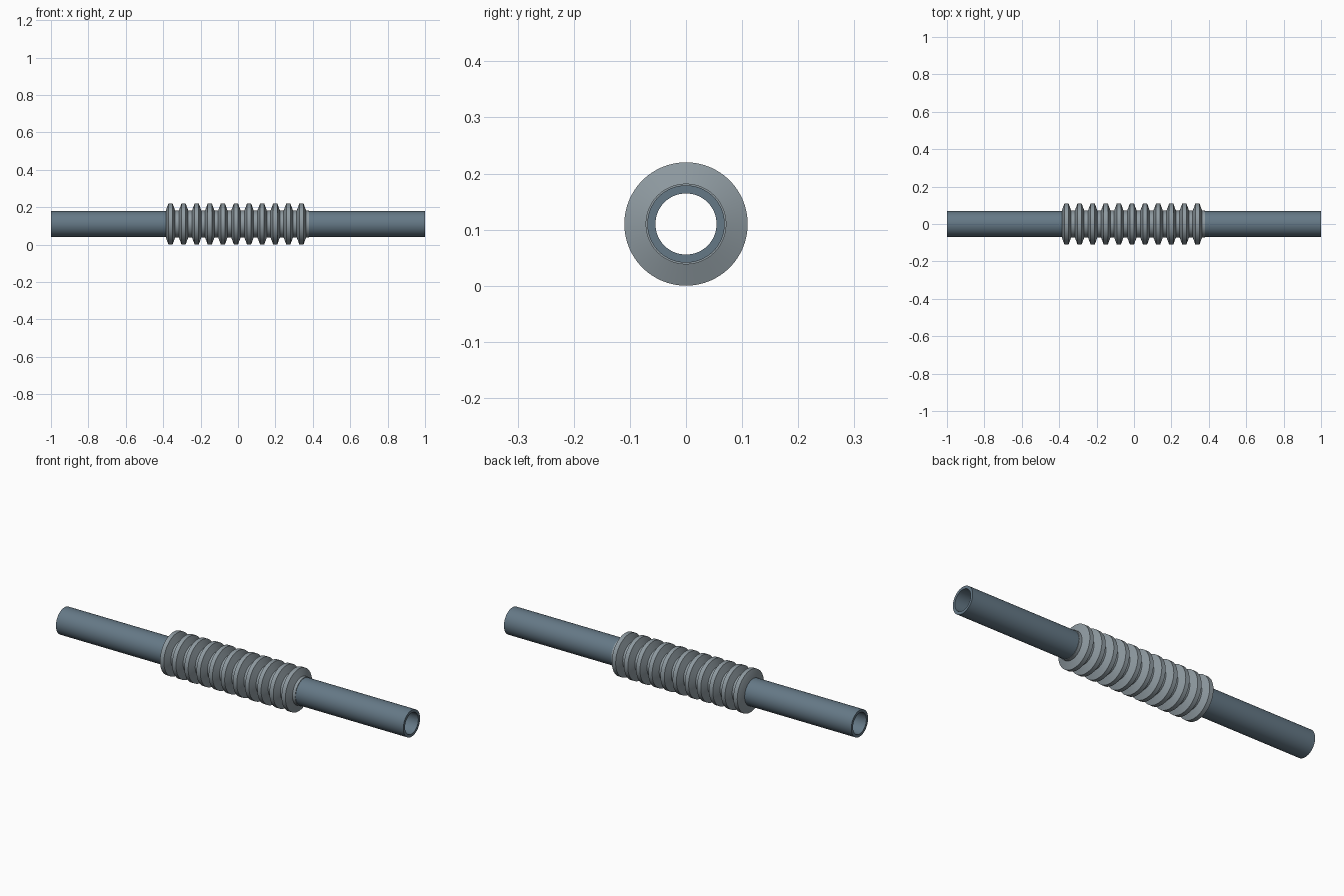
import bpy, bmesh, math

if "Cube" in bpy.data.objects:
    bpy.data.objects.remove(bpy.data.objects["Cube"])

CENTRE_Z = 0.11
SEGMENTS = 64


def material(name, color):
    m = bpy.data.materials.new(name)
    m.diffuse_color = color
    m.use_nodes = True
    m.node_tree.nodes["Principled BSDF"].inputs["Base Color"].default_value = m.diffuse_color
    return m


def lathe_x(name, profile, mat):
    """Revolve a closed (x, radius) profile around the pipe axis."""
    bm = bmesh.new()
    rings = []
    for i in range(SEGMENTS):
        a = 2 * math.pi * i / SEGMENTS
        rings.append([bm.verts.new((x, r * math.cos(a), r * math.sin(a)))
                      for x, r in profile])
    n = len(profile)
    for i in range(SEGMENTS):
        r0, r1 = rings[i], rings[(i + 1) % SEGMENTS]
        for j in range(n):
            k = (j + 1) % n
            bm.faces.new((r0[j], r0[k], r1[k], r1[j]))
    bmesh.ops.recalc_face_normals(bm, faces=bm.faces)
    mesh = bpy.data.meshes.new(name)
    bm.to_mesh(mesh)
    bm.free()
    obj = bpy.data.objects.new(name, mesh)
    obj.location.z = CENTRE_Z
    bpy.context.collection.objects.link(obj)
    mesh.materials.append(mat)
    bpy.ops.object.select_all(action='DESELECT')
    obj.select_set(True)
    bpy.context.view_layer.objects.active = obj
    bpy.ops.object.shade_smooth_by_angle(angle=math.radians(30))
    return obj


blue_steel = material("blue_steel", (0.13, 0.19, 0.24, 1))
grey_steel = material("grey_steel", (0.27, 0.32, 0.35, 1))

# Hollow straight pipe
lathe_x("pipe", [(-1, 0.0545), (-1, 0.069), (1, 0.069), (1, 0.0545)], blue_steel)

# Bellows: eleven flat-topped ribs, each followed by a short valley
start, pitch, valley, crest = -0.386, 0.07, 0.072, 0.11
profile = [(start, 0.068)]
for i in range(11):
    x = start + i * pitch
    profile += [(x, valley), (x + 0.014, crest),
                (x + 0.036, crest), (x + 0.05, valley)]
end = start + 11 * pitch - 0.004
profile += [(end, valley), (end, 0.068)]
lathe_x("bellows", profile, grey_steel)
